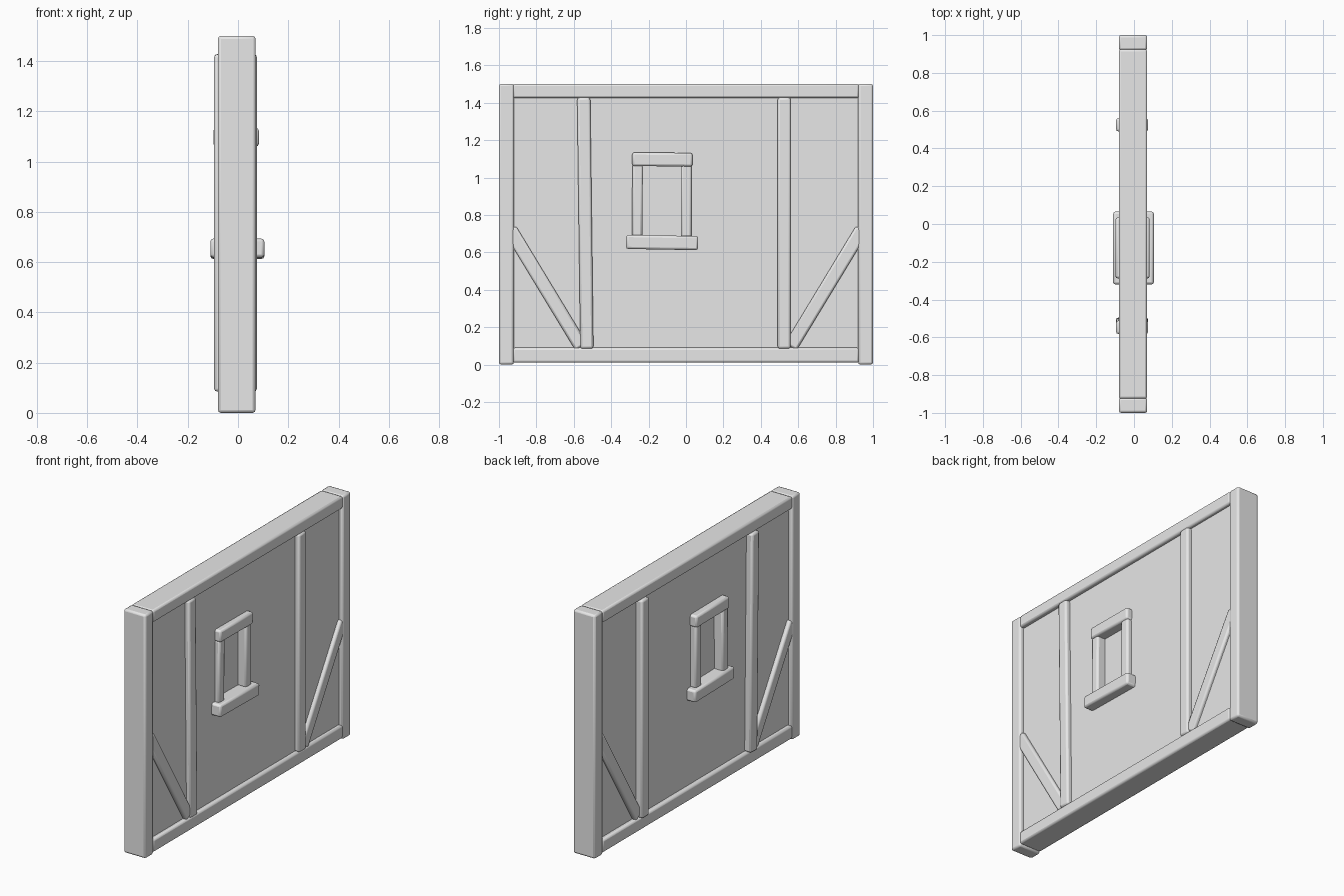
import bpy
import math
from mathutils import Matrix, Vector

old = bpy.data.objects.get("Cube")
if old:
    bpy.data.objects.remove(old, do_unlink=True)

gray = bpy.data.materials.new("plain_gray")
gray.use_nodes = True
gray.diffuse_color = (0.8, 0.8, 0.8, 1)
gray.node_tree.nodes["Principled BSDF"].inputs["Base Color"].default_value = (0.8, 0.8, 0.8, 1)


def box(name, x, y, z, tilt=0.0, bevel=0.012):
    """Box from (min, max) ranges, tilted about x, with rounded edges."""
    lo, hi = Vector((x[0], y[0], z[0])), Vector((x[1], y[1], z[1]))
    bpy.ops.mesh.primitive_cube_add(size=1, location=(lo + hi) / 2)
    ob = bpy.context.object
    ob.name = name
    ob.data.transform(Matrix.Rotation(math.radians(tilt), 4, "X")
                      @ Matrix.Diagonal((hi - lo).to_4d()))
    ob.data.materials.append(gray)
    if bevel:
        mod = ob.modifiers.new("rounded_edges", "BEVEL")
        mod.width = bevel
        mod.segments = 2
        bpy.ops.object.shade_smooth_by_angle(angle=math.radians(40))
    return ob


def beam(name, x, start, end, width):
    """Beam running between two (y, z) points."""
    a, b = Vector(start), Vector(end)
    mid, half = (a + b) / 2, (b - a).length / 2
    tilt = math.degrees(math.atan2(b.y - a.y, b.x - a.x))
    return box(name, x, (mid.x - half, mid.x + half),
               (mid.y - width / 2, mid.y + width / 2), tilt)


FRAME = (-0.08, 0.07)
STUD = (-0.095, 0.075)
BRACE = (-0.077, 0.067)
PANEL = (-0.053, 0.045)
HOLE_Y, HOLE_Z = (-0.25, -0.02), (0.67, 1.08)

# Outer timber frame
for side, label in ((-1, "front"), (1, "back")):
    box(label + "_post", FRAME, sorted((side * 0.92, side)), (0, 1.5))
box("top_beam", FRAME, (-0.925, 0.925), (1.425, 1.5))
box("bottom_beam", FRAME, (-0.925, 0.925), (0.01, 0.09))

# Plaster panels around the window, with a thinner recessed pane
box("panel_front", PANEL, (-0.93, HOLE_Y[0]), (0.05, 1.45), bevel=0)
box("panel_back", PANEL, (HOLE_Y[1], 0.93), (0.05, 1.45), bevel=0)
box("panel_below_window", PANEL, HOLE_Y, (0.05, HOLE_Z[0]), bevel=0)
box("panel_above_window", PANEL, HOLE_Y, (HOLE_Z[1], 1.45), bevel=0)
box("window_pane", (-0.03, 0.02), HOLE_Y, HOLE_Z, bevel=0)

# Upright studs and diagonal braces
beam("front_stud", STUD, (-0.53, 0.085), (-0.547, 1.427), 0.07)
beam("back_stud", STUD, (0.525, 0.085), (0.525, 1.427), 0.07)
for side, label in ((-1, "front"), (1, "back")):
    beam(label + "_brace", BRACE, (side * 0.56, 0.095), (side * 0.94, 0.722), 0.073)

# Window surround
box("window_sill", (-0.11, 0.105), (-0.32, 0.065), (0.615, 0.69), tilt=-1)
box("window_lintel", (-0.098, 0.083), (-0.288, 0.035), (1.06, 1.133), tilt=-0.5)
box("front_jamb", (-0.09, 0.075), (-0.288, -0.232), (0.68, 1.07), tilt=-0.5)
box("back_jamb", (-0.09, 0.075), (-0.028, 0.03), (0.68, 1.07))
